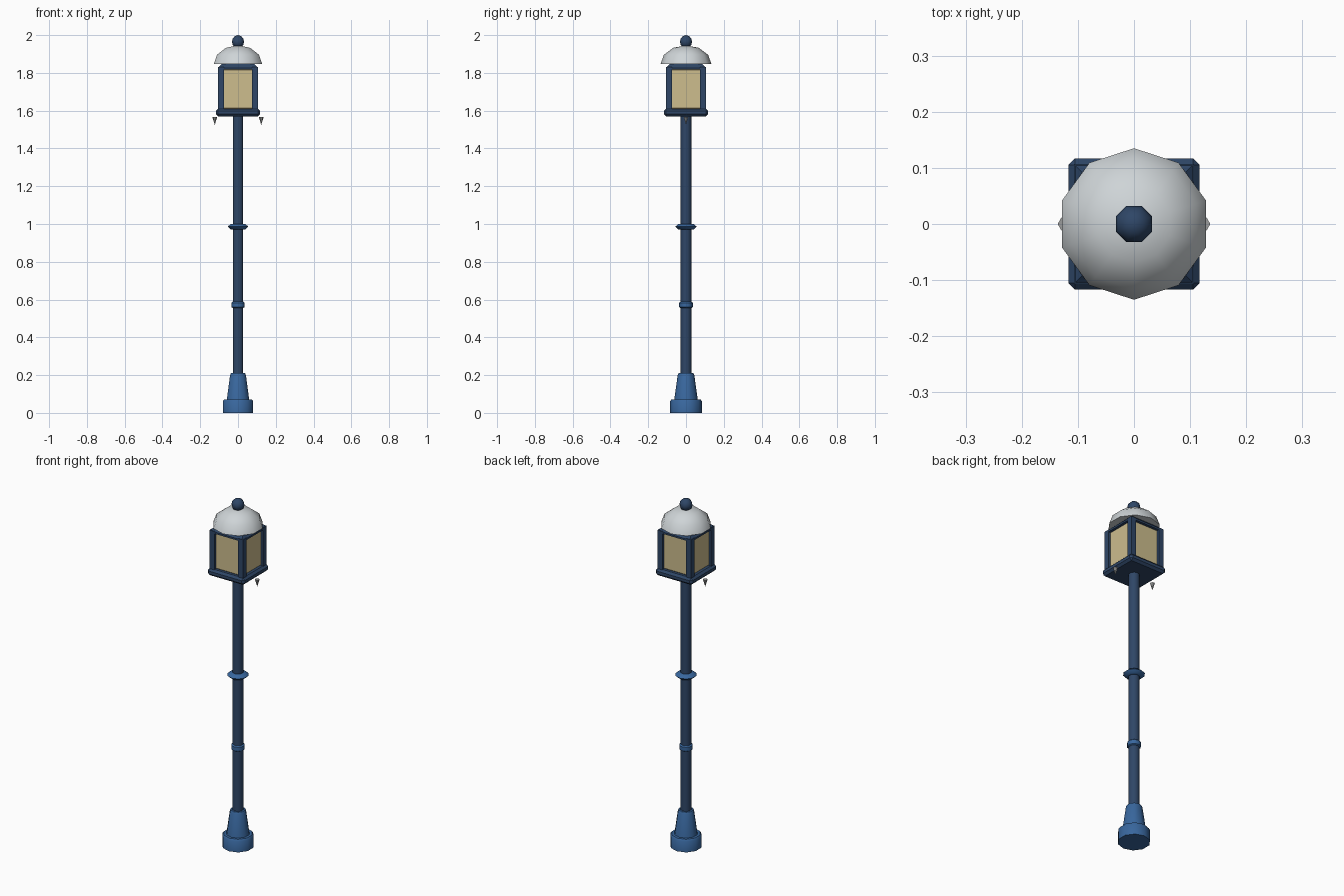
import bpy, bmesh, math
from mathutils import Matrix

if "Cube" in bpy.data.objects:
    bpy.data.objects.remove(bpy.data.objects["Cube"])


def material(name, rgb):
    m = bpy.data.materials.new(name)
    m.diffuse_color = (*rgb, 1)
    m.use_nodes = True
    m.node_tree.nodes["Principled BSDF"].inputs["Base Color"].default_value = m.diffuse_color
    return m


NAVY = material("navy paint", (0.028, 0.062, 0.135))
BLUE = material("mid blue paint", (0.04, 0.135, 0.34))
GREY = material("pale grey", (0.62, 0.66, 0.68))
GLASS = material("warm glass", (0.61, 0.51, 0.27))
STEEL = material("steel grey", (0.32, 0.33, 0.33))


def finish(name, bm, mat, smooth=None):
    bmesh.ops.recalc_face_normals(bm, faces=bm.faces)
    me = bpy.data.meshes.new(name)
    bm.to_mesh(me)
    bm.free()
    me.materials.append(mat)
    ob = bpy.data.objects.new(name, me)
    bpy.context.collection.objects.link(ob)
    if smooth:
        bpy.ops.object.select_all(action='DESELECT')
        ob.select_set(True)
        bpy.context.view_layer.objects.active = ob
        bpy.ops.object.shade_smooth_by_angle(angle=math.radians(smooth))
    return ob


def lathe(name, profile, sides, mat, x=0, turn=90, smooth=40):
    """Spin a (radius, z) profile around a vertical axis at x, with closed ends."""
    bm = bmesh.new()
    rings = []
    for r, z in profile:
        if r == 0:
            rings.append([bm.verts.new((x, 0, z))] * sides)
            continue
        angles = [math.radians(turn) + math.tau * i / sides for i in range(sides)]
        rings.append([bm.verts.new((x + r * math.cos(a), r * math.sin(a), z)) for a in angles])
    for a, b in zip(rings, rings[1:]):
        for i in range(sides):
            j = (i + 1) % sides
            bm.faces.new(list(dict.fromkeys((a[i], a[j], b[j], b[i]))))
    for ring in (rings[0], rings[-1]):
        if len(set(ring)) > 2:
            bm.faces.new(ring)
    return finish(name, bm, mat, smooth)


def box(name, center, size, mat, bevel=0):
    bm = bmesh.new()
    bmesh.ops.create_cube(bm, size=1, matrix=Matrix.Translation(center) @ Matrix.Diagonal((*size, 1)))
    if bevel:
        bmesh.ops.bevel(bm, geom=bm.edges[:], offset=bevel, segments=1, affect='EDGES')
    return finish(name, bm, mat)


# Foot and pole
lathe("base", [(0.084, 0), (0.084, 0.062), (0.077, 0.072), (0.062, 0.072),
               (0.044, 0.2), (0.039, 0.21)], 10, BLUE)
lathe("pole", [(0.029, 0.2), (0.029, 1.575)], 10, NAVY)
lathe("lower_collar", [(0.029, 0.555), (0.036, 0.56), (0.036, 0.583), (0.029, 0.589)], 10, BLUE)
lathe("upper_collar", [(0.028, 0.97), (0.042, 0.972), (0.057, 0.986), (0.042, 0.999),
                       (0.028, 1.001)], 10, BLUE)

# Lantern
box("lantern_floor", (0, 0, 1.59), (0.234, 0.234, 0.04), NAVY, 0.012)
box("glass_panels", (0, 0, 1.715), (0.186, 0.186, 0.214), GLASS, 0.006)
for sx in (-1, 1):
    for sy in (-1, 1):
        box("corner_post", (sx * 0.091, sy * 0.091, 1.715), (0.032, 0.032, 0.23), NAVY)

# Tapered lantern top
s2 = math.sqrt(2)
lathe("lantern_top", [(0.107 * s2, 1.817), (0.107 * s2, 1.827), (0.085 * s2, 1.848)],
      4, NAVY, turn=45, smooth=None)

# Domed cap and ball finial
lathe("dome_cap", [(0.135, 1.846)] + [(0.135 * math.cos(a), 1.846 + 0.1 * math.sin(a))
      for a in (math.radians(d) for d in (30, 60))] + [(0, 1.946)], 10, GREY, smooth=45)
lathe("ball_finial", [(0, 1.93)] + [(0.035 * math.cos(a), 1.965 + 0.035 * math.sin(a))
      for a in (math.radians(d) for d in (-60, -30, 0, 30, 60))] + [(0, 2.0)],
      8, NAVY, turn=22.5, smooth=50)

# Small hanging drops on both sides
for x in (-0.123, 0.123):
    lathe("hanging_drop", [(0, 1.525), (0.013, 1.566)], 6, STEEL, x=x, turn=0, smooth=None)
